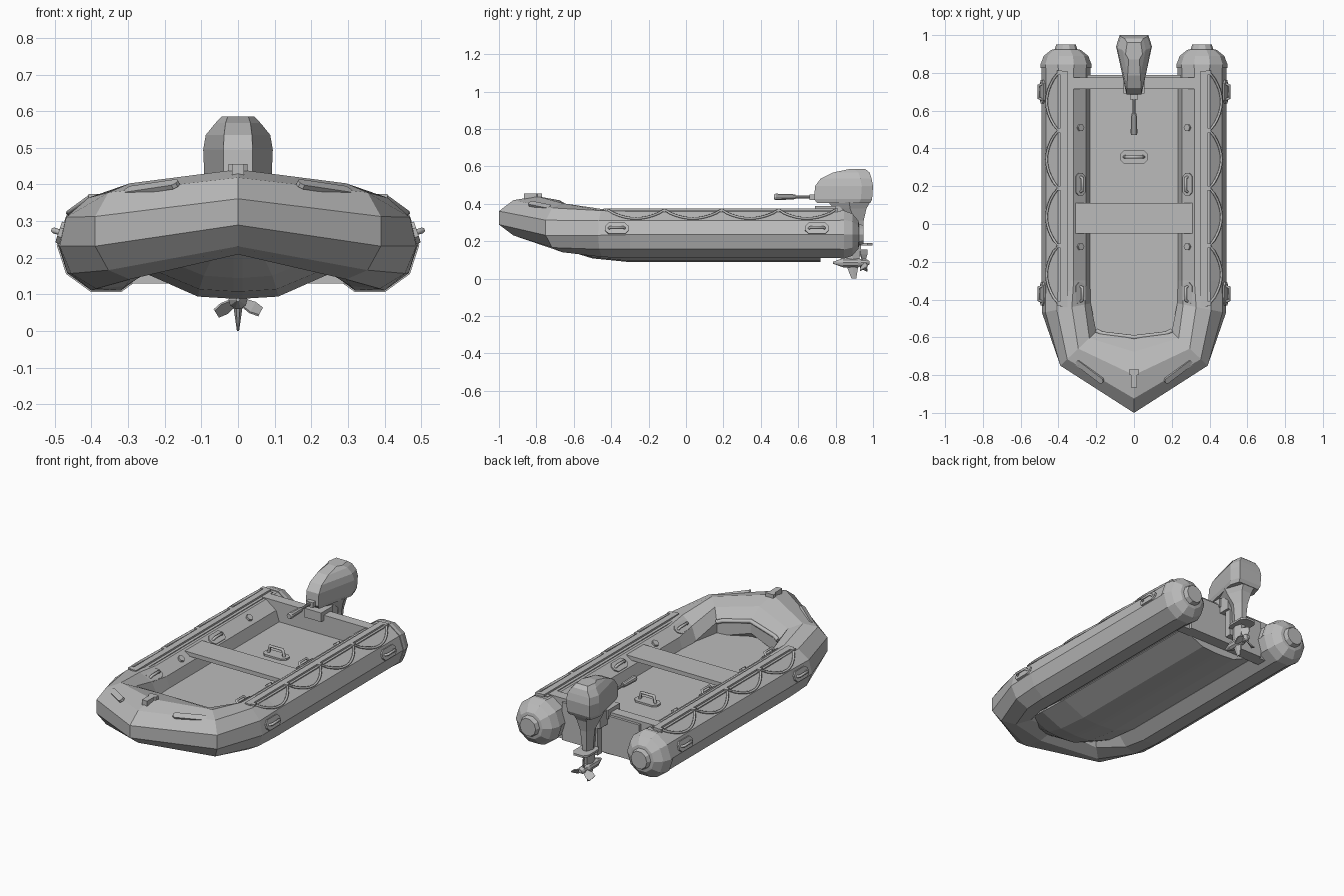
import bpy, bmesh
from math import pi, sin, cos, radians
from mathutils import Vector, Matrix, Euler

cube = bpy.data.objects.get("Cube")
if cube:
    bpy.data.objects.remove(cube)

grey = bpy.data.materials.new("plain grey")
grey.use_nodes = True
grey.diffuse_color = (0.5, 0.5, 0.5, 1)
grey.node_tree.nodes["Principled BSDF"].inputs["Base Color"].default_value = (0.5, 0.5, 0.5, 1)


def add(name, data, matrix=None):
    ob = bpy.data.objects.new(name, data)
    bpy.context.scene.collection.objects.link(ob)
    data.materials.append(grey)
    if matrix:
        ob.matrix_world = matrix
    return ob


def loft(name, rings, start=True, end=True, matrix=None):
    """Skin a list of equal closed rings, with optional end caps."""
    bm = bmesh.new()
    rows = [[bm.verts.new(p) for p in ring] for ring in rings]
    n = len(rows[0])
    for a, b in zip(rows, rows[1:]):
        for i in range(n):
            j = (i + 1) % n
            bm.faces.new((a[i], a[j], b[j], b[i]))
    if start:
        bm.faces.new(rows[0])
    if end:
        bm.faces.new(rows[-1])
    bmesh.ops.recalc_face_normals(bm, faces=bm.faces)
    me = bpy.data.meshes.new(name)
    bm.to_mesh(me)
    bm.free()
    return add(name, me, matrix)


def sym(half):
    """Complete a half outline (x, other) by mirroring it in x."""
    return half + [(-x, t) for x, t in reversed(half)]


def prism(name, outline, z0, z1, matrix=None):
    return loft(name, [[(x, y, z) for x, y in outline] for z in (z0, z1)], matrix=matrix)


def box(name, x0, x1, y0, y1, z0, z1):
    return prism(name, [(x0, y0), (x1, y0), (x1, y1), (x0, y1)], z0, z1)


def mirror(ob):
    m = ob.modifiers.new("mirror", 'MIRROR')
    m.use_clip = True
    m.merge_threshold = 0.002


def rod(name, points, r, matrix=None):
    """Round bar along a path."""
    cu = bpy.data.curves.new(name, 'CURVE')
    cu.dimensions = '3D'
    cu.bevel_depth = r
    cu.bevel_resolution = 1
    cu.use_fill_caps = True
    sp = cu.splines.new('POLY')
    sp.points.add(len(points) - 1)
    for p, co in zip(sp.points, points):
        p.co = (*co, 1)
    ob = add(name, cu, matrix)
    bpy.ops.object.select_all(action='DESELECT')
    ob.select_set(True)
    bpy.context.view_layer.objects.active = ob
    bpy.ops.object.convert(target='MESH')


def circle(c, r, y, n=10):
    return [(c[0] + r * cos(i * 2 * pi / n), y, c[1] + r * sin(i * 2 * pi / n)) for i in range(n)]


def place(loc, rot):
    return Matrix.Translation(loc) @ Euler(rot).to_matrix().to_4x4()


def pad(name, length, width, matrix):
    l, w, c = length / 2, width / 2, width * 0.3
    prism(name, sym([(w - c, -l), (w, -l + c), (w, l - c), (w - c, l)]), -0.006, 0.007, matrix)


def handle(name, loc, rot, length, width, lift=0.022):
    """Pad with cut corners and a raised grip; length along local y."""
    mat = place(loc, rot)
    pad(name + "_pad", length, width, mat)
    g = length * 0.34
    rod(name + "_grip", [(0, -g, 0), (0, -g * .8, lift), (0, g * .8, lift), (0, g, 0)], width * 0.13, mat)


# Ten-sided side tubes meeting at the bow: outer xy, inner xy, centre z, radius, roll
stations = [((.491, .83), (.229, .83), .235, .131, 0),
            ((.491, -.30), (.229, -.30), .235, .131, 0),
            ((.487, -.47), (.229, -.42), .243, .131, -5),
            ((.39, -.75), (.2, -.57), .272, .131, -18),
            ((0, -1), (0, -.6), .325, .116, -18)]
rings = []
for outer, inner, zc, r, roll in stations:
    o, i = Vector(outer), Vector(inner)
    mid, half = (o + i) / 2, (o - i) / 2 / cos(radians(roll))
    angles = [radians(36 * k + roll) for k in range(10)]
    rings.append([(*(mid + half * cos(a)), zc + r * sin(a)) for a in angles])
mirror(loft("inflated_tube", rings, end=False))

# Stepped end cones
steps = [(.825, .135), (.845, .135), (.89, .118), (.922, .078), (.925, .06), (.95, .052)]
mirror(loft("tube_end_cone", [circle((.36, .235), r, y) for y, r in steps]))

# Hull: y, keel z, side z, width factor
hull = []
for y, zk, zs, w in [(.72, .088, .156, 1), (-.3, .088, .156, 1), (-.5, .108, .17, .96),
                     (-.62, .145, .2, .85), (-.73, .215, .235, .55)]:
    half = [(.012, zk), (.11 * w, zk + .006), (.25 * w, zs), (.25 * w, .24)]
    hull.append([(x, y, z) for x, z in sym(half)])
loft("hull", hull)

# Floor, transom and seat
prism("floor", sym([(.25, .73), (.25, -.42), (.22, -.59), (.1, -.64)]), .225, .25)
box("transom", -.35, .35, .715, .775, .13, .366)
box("transom_plate", -.25, .25, .775, .79, .13, .35)
box("seat", -.31, .31, -.05, .11, .328, .352)
rod("bow_lip", [(-.2, -.565, .315), (-.17, -.58, .325), (0, -.6, .36),
                (.17, -.58, .325), (.2, -.565, .315)], .012)

# Rails and scalloped ropes along both tubes
mirror(box("rail", .352, .388, -.44, .81, .35, .374))
mirror(box("rail_base", .335, .402, -.43, .8, .35, .364))
SPANS, STEPS, Y0, SPAN = 4, 10, -.42, .305
for s in (1, -1):
    path = []
    for k in range(SPANS * STEPS + 1):
        d = abs(sin(pi * k / STEPS)) ** 0.8
        path.append((s * (.400 + .063 * d), Y0 + SPAN * k / STEPS, .368 - .046 * d))
    rod("safety_rope", path, .007)
    for k in range(SPANS + 1):
        y = Y0 + SPAN * k
        box("rope_anchor", s * .38, s * .408, y - .012, y + .012, .355, .374)

    # Carry handles, lashing knobs and bow strips
    for y in (-.37, .7):
        handle("outer_handle", (s * .483, y, .268), (0, s * radians(72), 0), .125, .06)
    inward = (0, -s * radians(36), 0)
    for y in (-.37, .21):
        handle("inner_handle", (s * .286, y, .335), inward, .12, .06)
    for y in (-.12, .51):
        hexagon = [(.02 * cos(i * pi / 3), .02 * sin(i * pi / 3)) for i in range(6)]
        prism("lashing_knob", hexagon, -.01, .012, place((s * .286, y, .335), inward))
    pad("bow_strip", .18, .032, place((s * .235, -.782, .391), (radians(-8), s * radians(32), -s * radians(57))))
handle("floor_handle", (0, .355, .253), (0, 0, pi / 2), .15, .07, .045)

# Bow fitting
prism("bow_fitting", sym([(.017, -.865), (.017, -.8), (.026, -.795), (.026, -.77)]), .41, .456)

# Motor cowl: z, front width, front y, side width, back y
cowl = []
for z, wf, yf, wb, yb in [(.405, .036, .70, .085, .985), (.425, .04, .685, .092, .995),
                          (.495, .04, .69, .095, 1.0), (.535, .038, .72, .088, .992),
                          (.567, .034, .785, .062, .982), (.585, .028, .87, .045, .96)]:
    cowl.append([(x, y, z) for x, y in sym([(wf, yf), (wb, yb - .06), (wb * .8, yb)])])
loft("motor_cowl", cowl)

# Motor leg and skeg: z, front y, back y, half width
leg = []
for z, y0, y1, w in [(.41, .76, .985, .08), (.375, .79, .965, .065), (.31, .85, .95, .04),
                     (.2, .855, .94, .028), (.09, .85, .925, .016), (0, .885, .91, .003)]:
    leg.append([(x, y, z) for x, y in sym([(w * .4, y0), (w, (y0 + y1) / 2), (w * .5, y1)])])
loft("motor_leg", leg)
prism("splash_plate", sym([(.015, .83), (.05, .88), (.05, .97), (.03, .997)]), .178, .19)
box("motor_bracket", -.045, .045, .785, .86, .3, .385)
box("bracket_foot", -.03, .03, .82, .86, .14, .3)
box("transom_clamp", -.055, .055, .69, .8, .335, .388)

# Gear case and propeller
hub = (0, .085)
loft("gear_case", [circle(hub, r, y) for y, r in [(.785, .005), (.84, .026), (.92, .026), (.935, .02)]])
loft("propeller_hub", [circle(hub, r, y) for y, r in [(.935, .021), (.965, .02), (.98, .01)]])
for k in range(3):
    mat = Matrix.Translation((0, .95, hub[1])) @ Matrix.Rotation(radians(28 + 120 * k), 4, 'Y')
    blade = []
    for r, w, turn in [(.012, .012, 50), (.045, .024, 40), (.07, .022, 30)]:
        a = radians(turn)
        u, v = Vector((0, cos(a), sin(a))), Vector((0, -sin(a), cos(a))) * .003
        c = Vector((r, 0, 0))
        blade.append([c + u * w + v, c - u * w + v, c - u * w - v, c + u * w - v])
    loft("propeller_blade", blade, matrix=mat)

# Tiller arm and grip
loft("tiller_arm", [circle((0, .437), .008, y) for y in (.58, .72)])
loft("tiller_grip", [circle((0, .437), r, y) for y, r in [(.47, .014), (.48, .018), (.57, .015), (.585, .012)]])
box("tiller_mount", -.022, .022, .66, .70, .42, .45)
